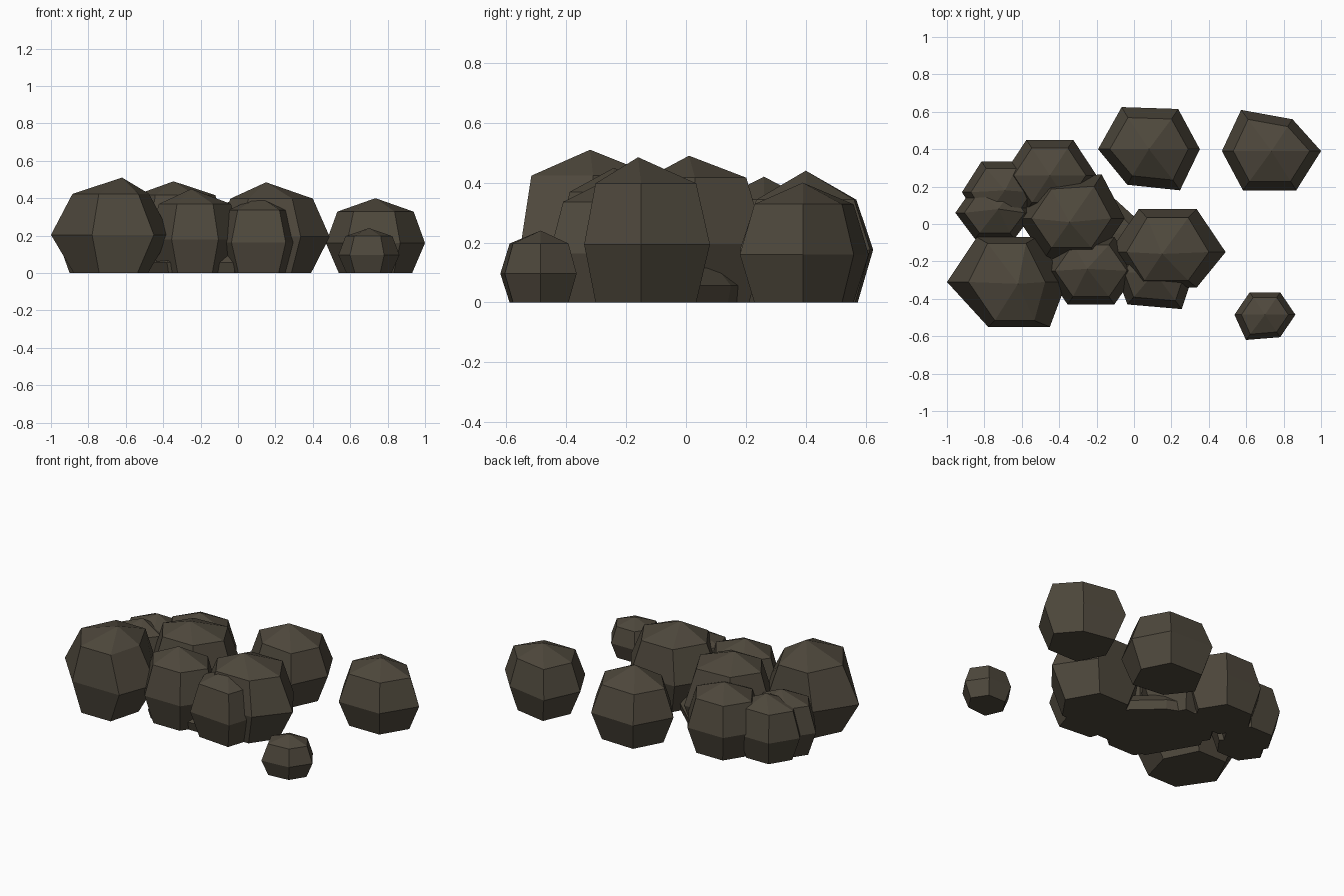
import bpy, bmesh, math

if "Cube" in bpy.data.objects:
    bpy.data.objects.remove(bpy.data.objects["Cube"])

stone = bpy.data.materials.new("dark brown stone")
stone.diffuse_color = (0.076, 0.064, 0.045, 1)
stone.use_nodes = True
stone.node_tree.nodes["Principled BSDF"].inputs["Base Color"].default_value = stone.diffuse_color


def rock(name, cx, cy, rx, ry, height, nudge={}, apex=(0, 0),
         shoulder=(0.77, 0.77, 0.82), base=(0.74, 0.77)):
    """Six-sided boulder: base, girdle and shoulder rings plus a low peak.
    nudge shifts single corners (0 = right, counting anticlockwise);
    shoulder is its x scale, y scale and relative height."""
    corners = []
    for k in range(6):
        a = math.radians(60 * k)
        dx, dy = nudge.get(k, (0, 0))
        corners.append((rx * math.cos(a) + dx, ry * math.sin(a) / math.sin(math.pi / 3) + dy))
    bm = bmesh.new()
    rings = []
    for sx, sy, level in ((*base, 0), (1, 1, 0.40), shoulder):
        rings.append([bm.verts.new((cx + x * sx, cy + y * sy, height * level))
                      for x, y in corners])
    peak = bm.verts.new((cx + apex[0], cy + apex[1], height))
    bm.faces.new(rings[0][::-1])
    for k in range(6):
        n = (k + 1) % 6
        for low, high in zip(rings, rings[1:]):
            bm.faces.new((low[k], low[n], high[n], high[k]))
        bm.faces.new((rings[2][k], rings[2][n], peak))
    bmesh.ops.recalc_face_normals(bm, faces=bm.faces)
    mesh = bpy.data.meshes.new(name)
    bm.to_mesh(mesh)
    bm.free()
    mesh.materials.append(stone)
    bpy.context.collection.objects.link(bpy.data.objects.new(name, mesh))


# Main cluster
rock("rock_front_left", -0.68, -0.31, 0.32, 0.24, 0.51, {4: (0.06, 0), 5: (0.07, 0)},
     (0.06, -0.01), (0.64, 0.86, 0.83), (0.62, 0.84))
rock("rock_centre", -0.335, 0.03, 0.285, 0.215, 0.49, {1: (0.02, 0.02)}, (-0.01, -0.02),
     (0.75, 0.73, 0.85))
rock("rock_centre_right", 0.18, -0.15, 0.31, 0.23, 0.485,
     {4: (-0.02, 0.04), 5: (0, 0.04)}, (-0.03, -0.01), (0.71, 0.8, 0.82), (0.68, 0.8))
rock("rock_back_centre", -0.45, 0.26, 0.25, 0.19, 0.42)
rock("rock_front_centre", -0.23, -0.25, 0.25, 0.18, 0.45, {}, (-0.02, 0.01))
rock("rock_front_low", 0.11, -0.26, 0.21, 0.185, 0.41, {4: (-0.04, 0.015), 5: (0.04, -0.01)})

# Smaller rocks on the left flank
rock("rock_left", -0.745, 0.06, 0.21, 0.14, 0.38, {2: (0, 0.01)}, (0.02, 0.02))
rock("rock_left_back", -0.71, 0.17, 0.21, 0.165, 0.38, {}, (0.02, 0.01))

# Separate rocks
rock("rock_back", 0.08, 0.40, 0.272, 0.215, 0.44,
     {1: (0.02, 0), 2: (-0.01, 0.01), 4: (0.02, 0.025), 5: (0.03, -0.005)},
     (0, 0), (0.77, 0.75, 0.78))
rock("rock_back_right", 0.735, 0.39, 0.265, 0.21, 0.40,
     {1: (-0.02, -0.04), 2: (-0.03, 0.01), 4: (-0.02, 0)})
rock("rock_front_right", 0.70, -0.485, 0.163, 0.12, 0.24, {4: (-0.02, -0.015)})

# Low mound filling the gaps under the cluster
rock("base_mound", -0.2, -0.05, 0.36, 0.31, 0.14,
     {0: (-0.06, 0), 1: (-0.1, -0.11), 5: (0.01, 0)}, base=(0.95, 0.95))
